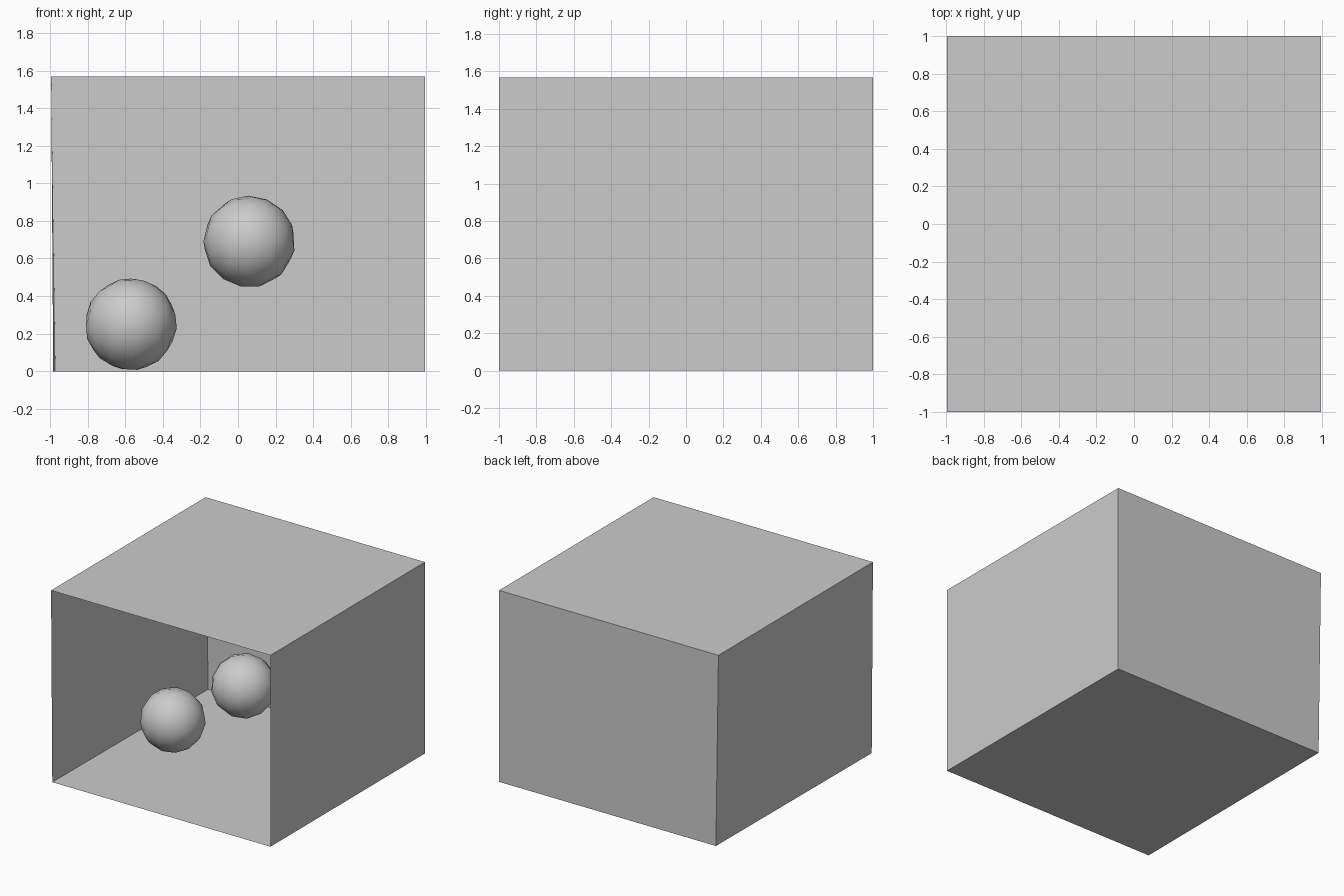
import bpy
from mathutils import Euler

cube = bpy.data.objects.get("Cube")
if cube:
    bpy.data.objects.remove(cube, do_unlink=True)

# One grey for the whole scene
grey = bpy.data.materials.new("plain_grey")
grey.use_nodes = True
colour = (0.6, 0.6, 0.6, 1)
grey.diffuse_color = colour
grey.node_tree.nodes["Principled BSDF"].inputs["Base Color"].default_value = colour

# Room corners: the right wall leans in slightly towards the floor
W, D, H = 0.994, 1.0, 1.568
corners = {
    "front_left_low": (W, -D, 0), "back_left_low": (W, D, 0),
    "front_right_low": (-0.983, -D, 0), "back_right_low": (-0.971, D, 0),
    "front_left_high": (W, -D, H), "back_left_high": (W, D, H),
    "front_right_high": (-W, -D, H), "back_right_high": (-W, D, H),
}


def panel(name, *keys):
    """Single flat sheet through four named corners."""
    mesh = bpy.data.meshes.new(name)
    mesh.from_pydata([corners[k] for k in keys], [], [range(4)])
    mesh.materials.append(grey)
    bpy.context.collection.objects.link(bpy.data.objects.new(name, mesh))


# Room shell, open at the front, faces turned inwards
panel("floor", "front_right_low", "front_left_low", "back_left_low", "back_right_low")
panel("ceiling", "front_right_high", "back_right_high", "back_left_high", "front_left_high")
panel("back_wall", "back_right_low", "back_left_low", "back_left_high", "back_right_high")
panel("left_wall", "front_left_low", "front_left_high", "back_left_high", "back_left_low")
panel("right_wall", "front_right_low", "back_right_low", "back_right_high", "front_right_high")


def ball(name, location, tilt, inward=False):
    """Low-poly smooth ball; inward shading normals make it a hollow shell."""
    bpy.ops.mesh.primitive_uv_sphere_add(segments=13, ring_count=9, radius=0.245,
                                         location=location, rotation=Euler(tilt))
    ob = bpy.context.object
    ob.name = ob.data.name = name
    ob.data.materials.append(grey)
    bpy.ops.object.shade_smooth()
    if inward:
        ob.data.normals_split_custom_set_from_vertices(
            [-v.co.normalized() for v in ob.data.vertices])


# Two balls, one resting on the floor and one floating
ball("floor_ball", (-0.57, -0.03, 0.25), (0.5, 0.3, 0))
ball("floating_ball", (0.06, -0.01, 0.69), (0.9, 0.4, 0), inward=True)
